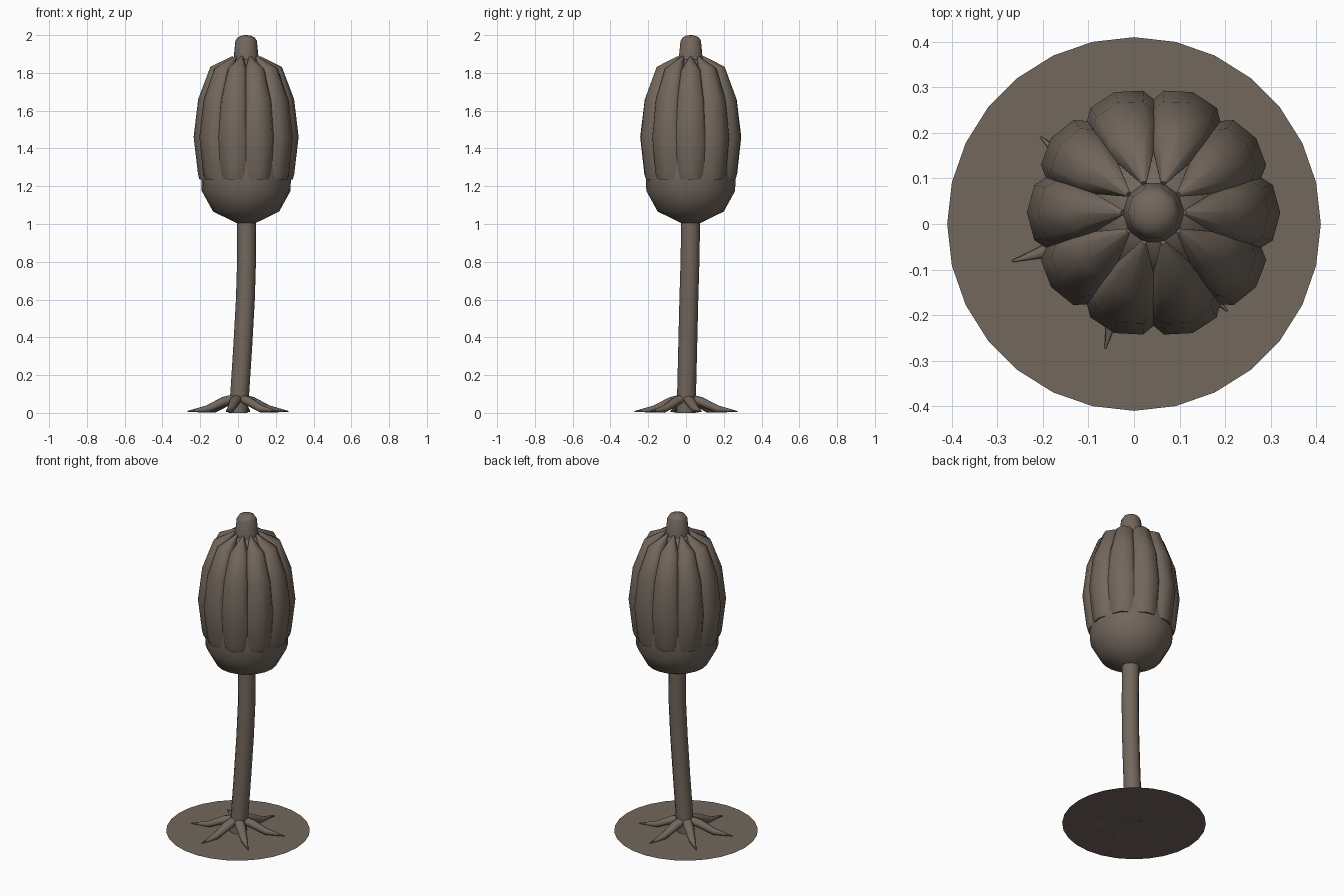
import bpy, bmesh, math
from mathutils import Vector, Matrix

cube = bpy.data.objects.get("Cube")
if cube:
    bpy.data.objects.remove(cube, do_unlink=True)

BROWN = (0.17, 0.135, 0.108, 1)
mat = bpy.data.materials.new("dull brown")
mat.use_nodes = True
mat.diffuse_color = BROWN
mat.node_tree.nodes["Principled BSDF"].inputs["Base Color"].default_value = BROWN

HEAD = Vector((0.043, 0.025, 0))
Y = Vector((0, 1, 0))


def finish(bm, name, angle=60):
    bmesh.ops.recalc_face_normals(bm, faces=bm.faces)
    mesh = bpy.data.meshes.new(name)
    bm.to_mesh(mesh)
    bm.free()
    mesh.materials.append(mat)
    obj = bpy.data.objects.new(name, mesh)
    bpy.context.collection.objects.link(obj)
    bpy.ops.object.select_all(action='DESELECT')
    obj.select_set(True)
    bpy.context.view_layer.objects.active = obj
    bpy.ops.object.shade_smooth_by_angle(angle=math.radians(angle))
    return obj


def loft(name, rings, sides):
    """Skin rings given as (centre, outward axis, width, depth), closing both ends."""
    bm = bmesh.new()
    loops = []
    for centre, out, width, depth in rings:
        turns = [math.tau * i / sides for i in range(sides)]
        loops.append([bm.verts.new(centre + out * depth * math.cos(t) + Y * width * math.sin(t))
                      for t in turns])
    for a, b in zip(loops, loops[1:]):
        for i in range(sides):
            j = (i + 1) % sides
            bm.faces.new((a[i], a[j], b[j], b[i]))
    bm.faces.new(loops[0])
    bm.faces.new(loops[-1])
    return finish(bm, name)


def turned(name, profile, sides, origin):
    """Turned shape from (radius, height) points."""
    return loft(name, [(origin + Vector((0, 0, z)), Vector((1, 0, 0)), r, r)
                       for r, z in profile], sides)


def limb(name, path, sides, angle, origin):
    """Tapered arm from (reach, height, width, depth) points, turned about the axis."""
    pts = [Vector((r, 0, z)) for r, z, w, d in path]
    rings = []
    for i, (r, z, w, d) in enumerate(path):
        along = (pts[min(i + 1, len(pts) - 1)] - pts[max(i - 1, 0)]).normalized()
        out = Vector((along.z, 0, -along.x))
        if i == 0:
            out = Vector((1, 0, 0)) if along.z > 0 else out
        rings.append((pts[i], out, w, d))
    obj = loft(name, rings, sides)
    obj.data.transform(Matrix.Translation(origin) @ Matrix.Rotation(angle, 4, 'Z'))


# Flat ground disc
bm = bmesh.new()
bmesh.ops.create_circle(bm, cap_ends=True, segments=28, radius=0.41,
                        matrix=Matrix.Translation((0, 0, 0.004)))
disc = finish(bm, "ground_disc")

# Leaning stem
stem_path = [(0, 0, 0), (0.009, 0.003, 0.1), (0.025, 0.009, 0.35), (0.039, 0.015, 0.6),
             (0.045, 0.021, 0.8), (0.045, 0.025, 1.04)]
loft("stem", [(Vector(p), Vector((1, 0, 0)), 0.05, 0.05) for p in stem_path], 12)

# Roots
root_path = [(0.015, 0.08, 0.028, 0.02), (0.08, 0.06, 0.03, 0.025),
             (0.17, 0.02, 0.02, 0.02), (0.28, 0.008, 0.002, 0.002)]
for k in range(6):
    limb(f"root_{k + 1}", root_path, 8, math.radians(17 + 60 * k), Vector((0, 0, 0)))

# Seed pod body
turned("pod", [(0.05, 1.005), (0.175, 1.066), (0.235, 1.175), (0.238, 1.27), (0.235, 1.45),
               (0.205, 1.65), (0.14, 1.79), (0.068, 1.87)], 20, HEAD)

# Neck with domed tip
turned("neck", [(0.074, 1.83), (0.066, 1.88), (0.057, 1.97), (0.045, 1.988),
                (0.022, 1.998), (0.003, 2.0)], 10, HEAD)

# Overlapping petals
petal_path = [(0.2, 1.235, 0.068, 0.047), (0.205, 1.27, 0.08, 0.05),
              (0.222, 1.46, 0.086, 0.056), (0.2, 1.65, 0.078, 0.055),
              (0.15, 1.81, 0.055, 0.045), (0.068, 1.885, 0.006, 0.006)]
for k in range(10):
    limb(f"petal_{k + 1}", petal_path, 8, math.radians(36 * k), HEAD)
